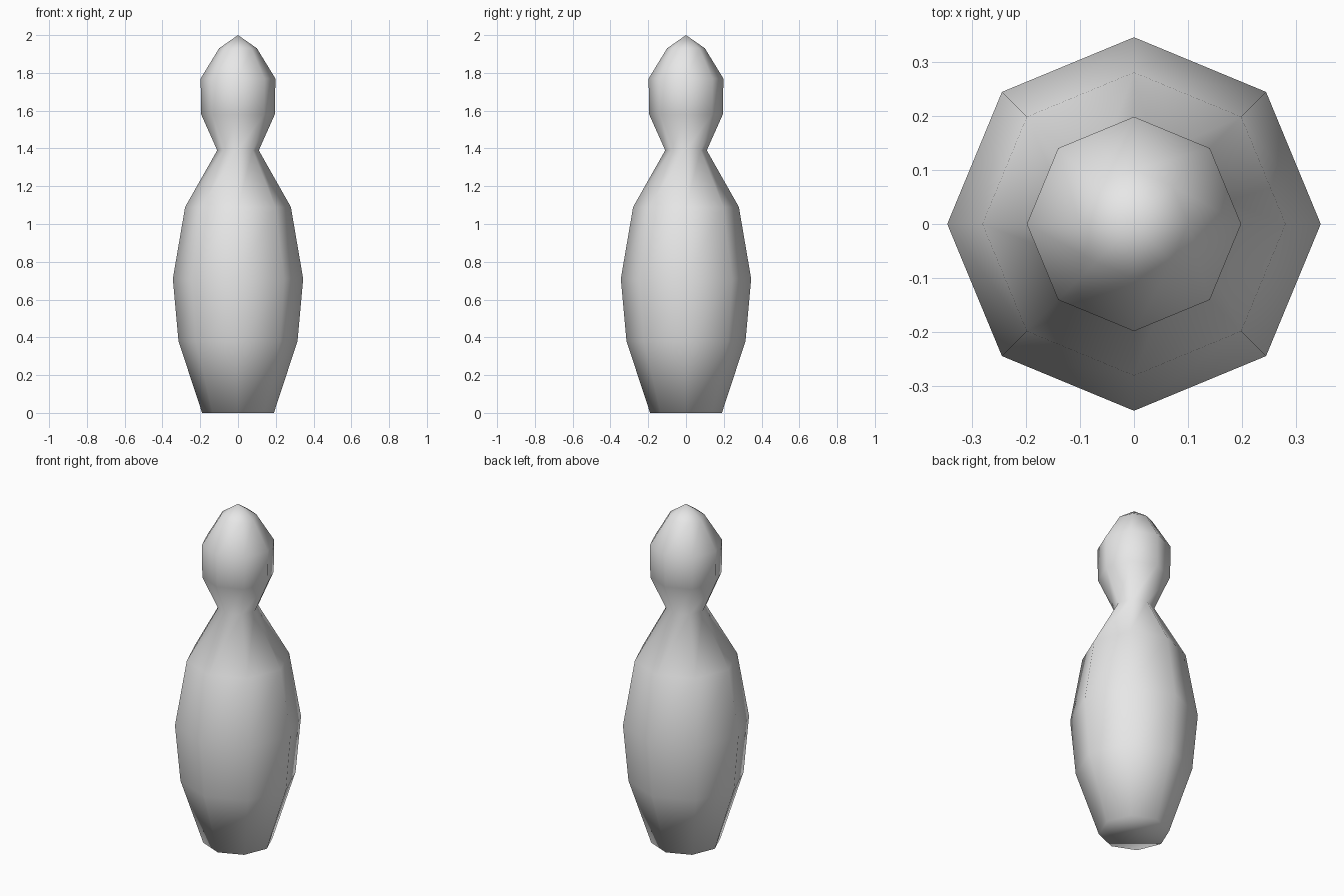
import bpy
import bmesh
from math import cos, sin, tau

cube = bpy.data.objects.get("Cube")
if cube:
    bpy.data.objects.remove(cube, do_unlink=True)

SIDES = 8
# Radius and height of each ring, from the base up
PROFILE = [(0.19, 0), (0.315, 0.38), (0.345, 0.71), (0.28, 1.09),
           (0.11, 1.39), (0.195, 1.58), (0.198, 1.77), (0.1, 1.93)]
TOP = 2.0

grey = bpy.data.materials.new("light grey")
grey.use_nodes = True
colour = (0.8, 0.8, 0.8, 1)
grey.diffuse_color = colour
grey.node_tree.nodes["Principled BSDF"].inputs["Base Color"].default_value = colour

# Pin body: stacked octagonal rings with a flat base and a pointed crown
bm = bmesh.new()
rings = [[bm.verts.new((r * cos(tau * i / SIDES), r * sin(tau * i / SIDES), z))
          for i in range(SIDES)] for r, z in PROFILE]
apex = bm.verts.new((0, 0, TOP))
bm.faces.new(rings[0][::-1])
for i in range(SIDES):
    j = (i + 1) % SIDES
    for low, high in zip(rings, rings[1:]):
        bm.faces.new((low[i], low[j], high[j], high[i]))
    bm.faces.new((rings[-1][i], rings[-1][j], apex))

# Smooth all over, including the base rim
for face in bm.faces:
    face.smooth = True

mesh = bpy.data.meshes.new("bowling_pin")
bm.to_mesh(mesh)
bm.free()
mesh.materials.append(grey)
pin = bpy.data.objects.new("bowling_pin", mesh)
bpy.context.collection.objects.link(pin)
